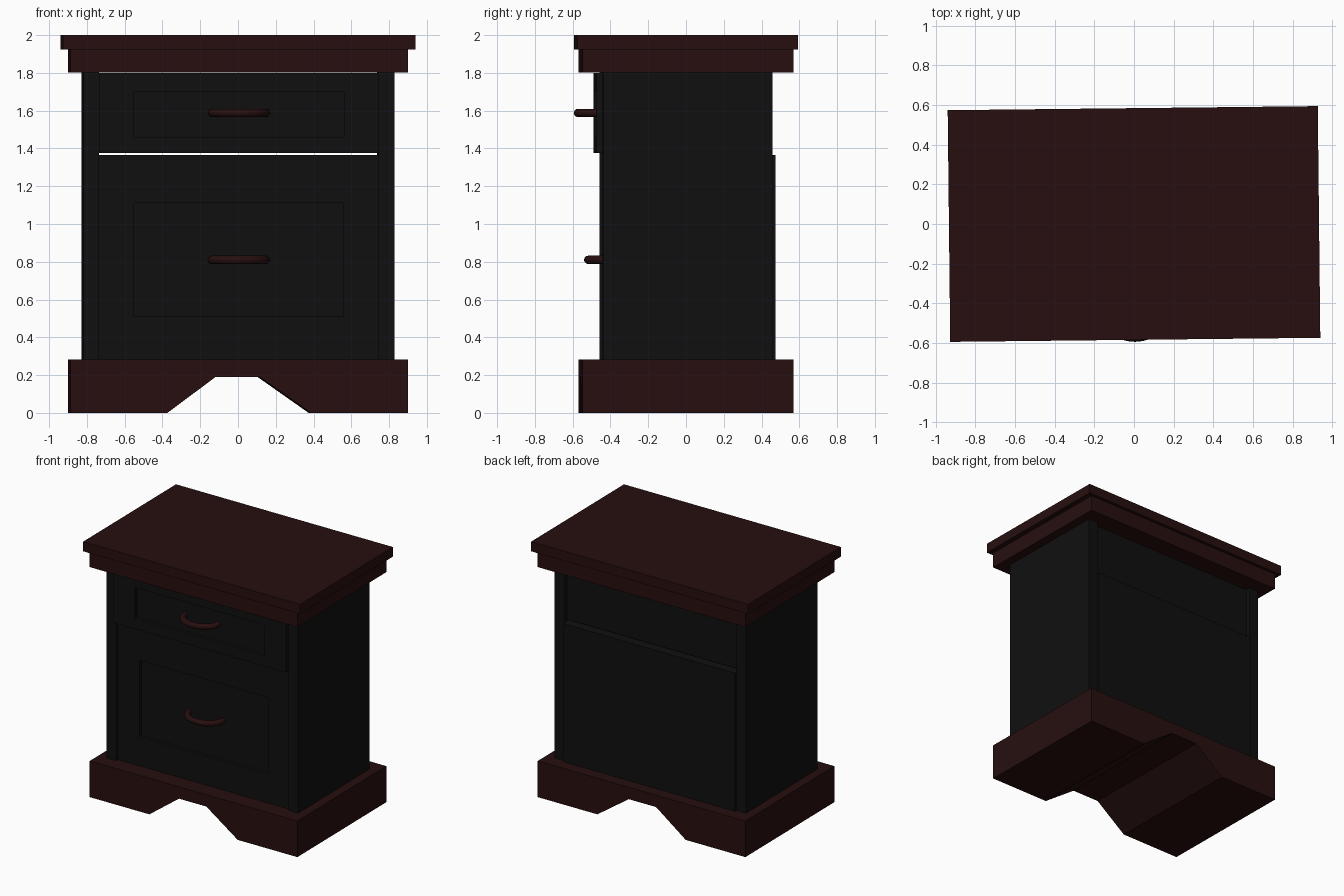
import bpy, bmesh, math
from mathutils import Vector

if "Cube" in bpy.data.objects:
    bpy.data.objects.remove(bpy.data.objects["Cube"])

TURN = 0.011  # the whole cabinet is turned very slightly about z


def material(name, rgb):
    m = bpy.data.materials.new(name)
    m.diffuse_color = (*rgb, 1)
    m.use_nodes = True
    m.node_tree.nodes["Principled BSDF"].inputs["Base Color"].default_value = m.diffuse_color
    return m


BLACK = material("black_paint", (0.005, 0.005, 0.005))
CHERRY = material("dark_cherry", (0.02, 0.0045, 0.0045))


def finish(bm, name, mat):
    bmesh.ops.recalc_face_normals(bm, faces=bm.faces)
    me = bpy.data.meshes.new(name)
    bm.to_mesh(me)
    bm.free()
    me.materials.append(mat)
    ob = bpy.data.objects.new(name, me)
    ob.rotation_euler.z = TURN
    bpy.context.collection.objects.link(ob)
    return ob


def box_mesh(x, y, z):
    bm = bmesh.new()
    bmesh.ops.create_cube(bm, size=1)
    for v in bm.verts:
        v.co = [r[0] + (c + 0.5) * (r[1] - r[0]) for c, r in zip(v.co, (x, y, z))]
    return bm


def box(name, x, y, z, mat):
    return finish(box_mesh(x, y, z), name, mat)


def drawer(name, front, z, panel_z):
    """Full-depth drawer block with a sunken panel in its front."""
    bm = box_mesh((-0.74, 0.74), (front, front + 0.894), z)
    bm.normal_update()
    face = min(bm.faces, key=lambda f: f.calc_center_median().y)
    bmesh.ops.inset_region(bm, faces=[face], thickness=0.05)
    mid = sum(z) / 2
    for v in face.verts:
        v.co.x = math.copysign(0.555, v.co.x)
        v.co.z = panel_z[1] if v.co.z > mid else panel_z[0]
    sunk = bmesh.ops.extrude_face_region(bm, geom=[face])
    for v in (g for g in sunk["geom"] if isinstance(g, bmesh.types.BMVert)):
        v.co.y += 0.025
    if face.is_valid:
        bmesh.ops.delete(bm, geom=[face], context='FACES_ONLY')
    finish(bm, name, BLACK)


def handle(name, panel_y, z):
    """Bowed pull: a round tube along half an ellipse."""
    bm, rings, n, sides = bmesh.new(), [], 24, 12
    a, b, r = 0.142, 0.116, 0.022
    for i in range(n + 1):
        t = math.pi * i / n
        p = Vector((-a * math.cos(t), panel_y - b * math.sin(t), z))
        out = Vector((-b * math.cos(t), -a * math.sin(t), 0)).normalized()
        rings.append([bm.verts.new(p + r * (out * math.cos(s) + Vector((0, 0, math.sin(s)))))
                      for s in (2 * math.pi * k / sides for k in range(sides))])
    for p, q in zip(rings, rings[1:]):
        for k in range(sides):
            j = (k + 1) % sides
            bm.faces.new((p[k], p[j], q[j], q[k]))
    bm.faces.new(rings[0])
    bm.faces.new(rings[-1])
    for f in bm.faces:
        f.smooth = len(f.verts) == 4
    finish(bm, name, CHERRY)


# Base plinth with a trapezoid channel running front to back
profile = [(-0.893, 0), (-0.38, 0), (-0.125, 0.19), (0.11, 0.19),
           (0.38, 0), (0.893, 0), (0.893, 0.283), (-0.893, 0.283)]
bm = bmesh.new()
face = bm.faces.new([bm.verts.new((x, -0.559, z)) for x, z in profile])
ext = bmesh.ops.extrude_face_region(bm, geom=[face])
for v in (g for g in ext["geom"] if isinstance(g, bmesh.types.BMVert)):
    v.co.y = 0.559
finish(bm, "base_plinth", CHERRY)

# Side panels
for side, name in ((-1, "left_side_panel"), (1, "right_side_panel")):
    box(name, sorted((side * 0.74, side * 0.823)), (-0.449, 0.449), (0.283, 1.803), BLACK)

# Stepped top
box("top_moulding", (-0.893, 0.893), (-0.559, 0.559), (1.802, 1.925), CHERRY)
box("top_slab", (-0.933, 0.933), (-0.584, 0.584), (1.925, 2.0), CHERRY)

# Drawers: the upper one pulled slightly out, the lower one pushed in
drawer("upper_drawer", -0.481, (1.376, 1.799), (1.46, 1.70))
drawer("lower_drawer", -0.427, (0.283, 1.365), (0.51, 1.11))
handle("upper_handle", -0.456, 1.588)
handle("lower_handle", -0.402, 0.81)
